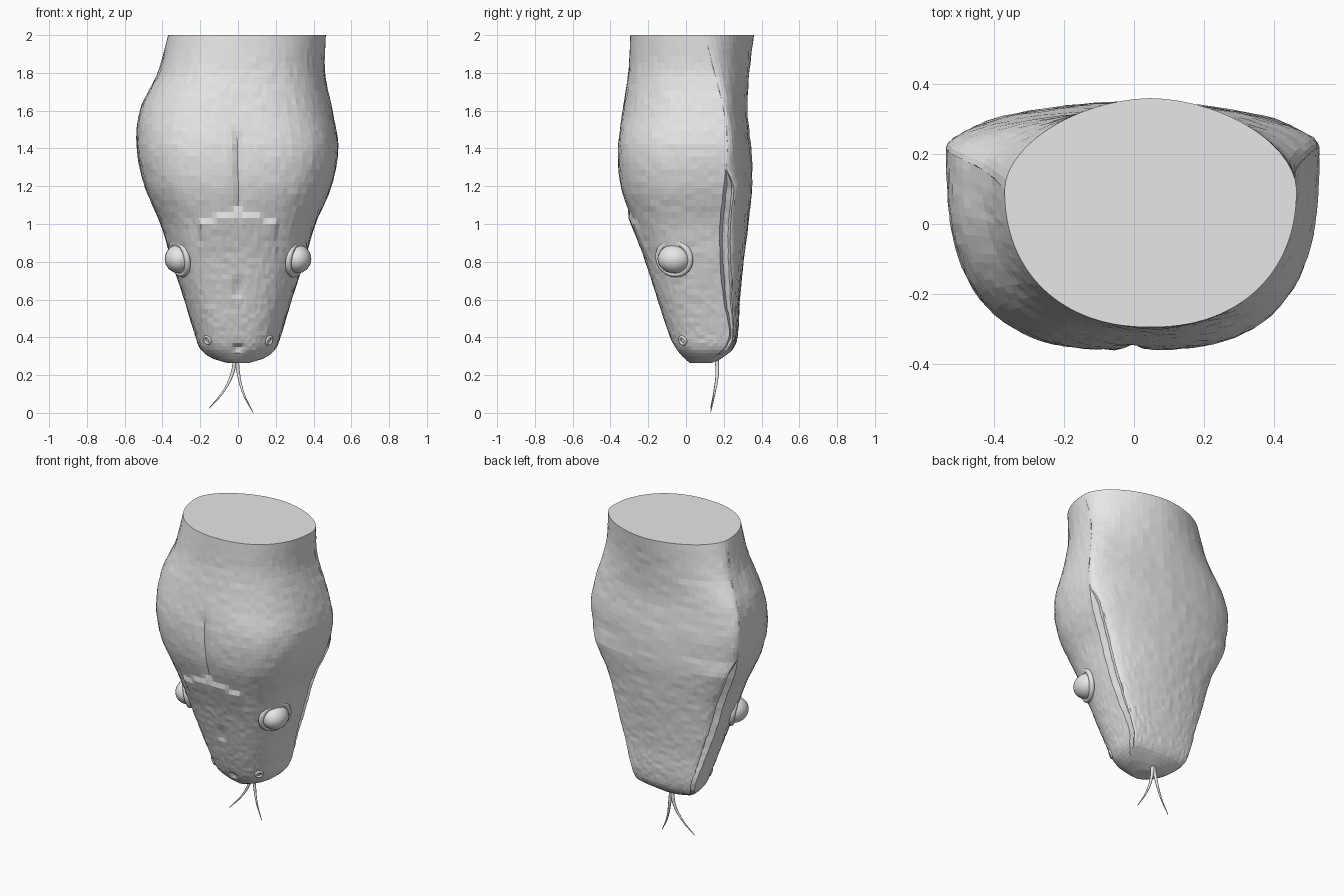
import bpy, bmesh, math, random
from mathutils import Vector
from mathutils.bvhtree import BVHTree

random.seed(4)
if "Cube" in bpy.data.objects:
    bpy.data.objects.remove(bpy.data.objects["Cube"])

grey = bpy.data.materials.new("plain grey")
grey.use_nodes = True
grey.diffuse_color = (0.8, 0.8, 0.8, 1)
grey.node_tree.nodes["Principled BSDF"].inputs["Base Color"].default_value = (0.8, 0.8, 0.8, 1)

# Sections: height, right x, left x, front y, back y, lip y, squareness
SECTIONS = [
    (.265, -.06, .06, .02, .14, .09, 2),
    (.29, -.14, .14, -.01, .19, .14, 2.2),
    (.34, -.2, .2, -.055, .25, .2, 2.6),
    (.42, -.23, .23, -.09, .275, .23, 2.8),
    (.6, -.285, .285, -.15, .285, .2, 2.8),
    (.8, -.35, .35, -.215, .305, .18, 2.7),
    (1, -.41, .41, -.28, .33, .18, 2.8),
    (1.2, -.495, .495, -.345, .35, .2, 2.9),
    (1.4, -.535, .53, -.36, .345, .22, 2.9),
    (1.6, -.52, .5, -.335, .325, .2, 2.6),
    (1.8, -.425, .46, -.305, .335, .15, 2.4),
    (2, -.37, .465, -.295, .36, .1, 2.2),
]


def section_at(z):
    """Smoothly blend the section table at height z."""
    last = len(SECTIONS) - 1
    i = max(k for k in range(last) if SECTIONS[k][0] <= z + 1e-6)
    p, q = SECTIONS[i], SECTIONS[i + 1]
    before, after = SECTIONS[max(i - 1, 0)], SECTIONS[min(i + 2, last)]
    h = q[0] - p[0]
    t = (z - p[0]) / h
    out = []
    for c in range(1, len(p)):
        m0 = (q[c] - before[c]) / (q[0] - before[0]) * h
        m1 = (after[c] - p[c]) / (after[0] - p[0]) * h
        out.append((2*t**3 - 3*t*t + 1) * p[c] + (t**3 - 2*t*t + t) * m0
                   + (3*t*t - 2*t**3) * q[c] + (t**3 - t*t) * m1)
    return out


def ramp(v, lo, hi):
    return min(max((v - lo) / (hi - lo), 0), 1)


def window(v, lo, hi, soft):
    return ramp(v, lo, lo + soft) * (1 - ramp(v, hi - soft, hi))


def super_point(angle, n):
    c, s = math.cos(angle), math.sin(angle)
    r = (abs(c)**n + abs(s)**n) ** (-1 / n)
    return c * r, s * r


def crown_relief(x, z):
    """Creases and scale edges on the top of the head."""
    crease = math.exp(-(x / .025)**2)
    y = .018 * crease * (window(z, 1.02, 1.52, .08) + .7 * window(z, .6, .72, .03))
    y += .03 * crease * math.exp(-((z - .345) / .015)**2)
    drop = 1.065 - .3 * abs(x) - z
    if 0 < drop < .2 and abs(x) < .2:
        y -= .016 * (1 - drop / .2)
    return y


def ring_points(z):
    xr, xl, yf, yb, ym, n = section_at(z)
    cx, a = (xr + xl) / 2, (xl - xr) / 2
    rough = .002 * window(z, .3, 1.95, .05)
    depth = .04 * window(z, .29, 1.3, .1)
    gap = min(1.4 * depth, .5 * (yb - ym))
    pts = []
    # upper head, lip to lip
    for i in range(61):
        u, v = super_point(math.pi * i / 60, n)
        pts.append((cx + a * u, ym - (ym - yf) * v + crown_relief(a * u, z), z))
    # mouth groove and lower jaw
    groove = [(1 - depth / a, gap * .3), (1 - depth / a, gap * .8)]
    pts += [(cx - a * u, ym + w, z) for u, w in groove]
    for i in range(31):
        u, v = super_point(math.pi * i / 30, 1.8)
        pts.append((cx - (a - .35 * depth) * u, ym + gap + (yb - ym - gap) * v, z))
    pts += [(cx + a * u, ym + w, z) for u, w in reversed(groove)]
    return [Vector(p) + Vector((random.uniform(-rough, rough),
                                random.uniform(-rough, rough), 0)) for p in pts]


def finish(bm, name, smooth=False):
    mesh = bpy.data.meshes.new(name)
    bmesh.ops.recalc_face_normals(bm, faces=bm.faces)
    for f in bm.faces:
        f.smooth = smooth
    bm.to_mesh(mesh)
    mesh.materials.append(grey)
    obj = bpy.data.objects.new(name, mesh)
    bpy.context.collection.objects.link(obj)
    return obj


# Head and neck loft
bm = bmesh.new()
rings = []
for k in range(61):
    z = .265 + 1.735 * (k / 60)**1.3
    rings.append([bm.verts.new(p) for p in ring_points(min(z, 2))])
for low, high in zip(rings, rings[1:]):
    for i in range(len(low)):
        j = (i + 1) % len(low)
        bm.faces.new((low[i], low[j], high[j], high[i]))
bm.faces.new(rings[0])
bm.faces.new(rings[-1])
bmesh.ops.remove_doubles(bm, verts=bm.verts, dist=.0008)
surface = BVHTree.FromBMesh(bm)
finish(bm, "head_and_neck")


def rim(name, centre, normal, major, minor, stretch=1):
    """A raised ring lying on the skin."""
    turn = Vector(normal).to_track_quat('Z', 'Y')
    bm = bmesh.new()
    loops = []
    for i in range(24):
        t = math.tau * i / 24
        loop = []
        for j in range(8):
            s = math.tau * j / 8
            r = major + minor * math.cos(s)
            p = Vector((r * stretch * math.cos(t), r * math.sin(t), minor * math.sin(s)))
            loop.append(bm.verts.new(Vector(centre) + turn @ p))
        loops.append(loop)
    for i in range(24):
        p, q = loops[i], loops[(i + 1) % 24]
        for j in range(8):
            bm.faces.new((p[j], q[j], q[(j + 1) % 8], p[(j + 1) % 8]))
    finish(bm, name, True)


def ball(name, centre, size):
    bm = bmesh.new()
    bmesh.ops.create_uvsphere(bm, u_segments=24, v_segments=16, radius=1)
    bmesh.ops.scale(bm, vec=size, verts=bm.verts)
    bmesh.ops.translate(bm, vec=centre, verts=bm.verts)
    finish(bm, name, True)


# Eyes, lids and nostrils on both sides
for side, s in (("left", 1), ("right", -1)):
    ball(side + "_eye", (s * .312, -.06, .815), (.076, .09, .076))
    rim(side + "_eyelid", (s * .31, -.062, .82), (s * .88, -.42, -.2), .088, .017, 1.05)
    spot, normal, _, _ = surface.find_nearest(Vector((s * .2, -.05, .365)))
    if normal.x * s < 0:
        normal = -normal
    rim(side + "_nostril", spot, normal, .02, .008)


# Forked tongue
def tongue(name, path):
    curve = bpy.data.curves.new(name, 'CURVE')
    curve.dimensions = '3D'
    curve.bevel_depth = .013
    curve.bevel_resolution = 2
    curve.use_fill_caps = True
    spline = curve.splines.new('BEZIER')
    spline.bezier_points.add(len(path) - 1)
    for i, (point, co) in enumerate(zip(spline.bezier_points, path)):
        point.co = co
        point.handle_left_type = point.handle_right_type = 'AUTO'
        point.radius = 1 - .85 * i / (len(path) - 1)
    curve.materials.append(grey)
    obj = bpy.data.objects.new(name, curve)
    bpy.context.collection.objects.link(obj)
    bpy.ops.object.select_all(action='DESELECT')
    obj.select_set(True)
    bpy.context.view_layer.objects.active = obj
    bpy.ops.object.convert(target='MESH')


tongue("tongue_right_fork", [(-.012, .16, .32), (-.03, .165, .21), (-.08, .15, .11), (-.153, .13, .025)])
tongue("tongue_left_fork", [(-.008, .16, .32), (.002, .165, .21), (.03, .15, .1), (.08, .13, .002)])
